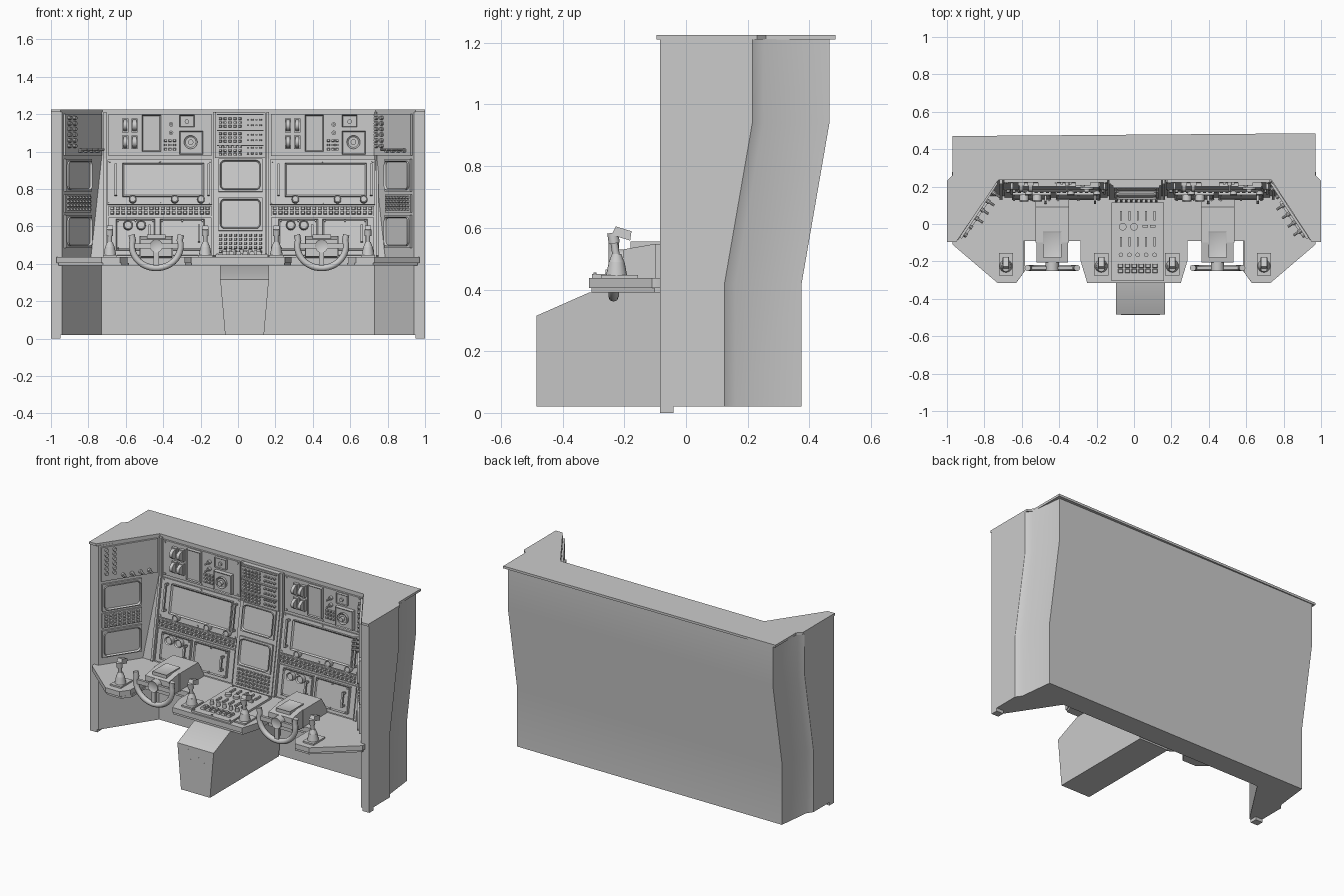
import bpy, bmesh, math
from mathutils import Matrix, Vector

if "Cube" in bpy.data.objects:
    bpy.data.objects.remove(bpy.data.objects["Cube"])


def frame(o, u, v, w):
    m = Matrix.Identity(4)
    for i, c in enumerate((u, v, w, o)):
        for r in range(3):
            m[r][i] = c[r]
    return m


FLAT = Matrix.Identity(4)                                    # u=x, v=y, w=z
UPPER = frame((0, .235, 0), (1, 0, 0), (0, 0, 1), (0, -1, 0))  # vertical panel
S = .09 / .55                                                # lean of lower panel
LOWER = frame((0, .235 - .96 * S, 0), (1, 0, 0), (0, S, 1), (0, -.987, .162))
SIDE = frame((0, 0, 0), (0, 1, 0), (0, 0, 1), (1, 0, 0))     # u=y, v=z, w=x


def prism(bm, M, pts, w0, w1, inset=0, depth=0, top=1):
    """Extrude a profile in a frame, optionally with a recessed cap."""
    n = len(pts)
    cu, cv = sum(p[0] for p in pts) / n, sum(p[1] for p in pts) / n
    a = [bm.verts.new(M @ Vector((u, v, w0))) for u, v in pts]
    b = [bm.verts.new(M @ Vector((cu + (u - cu) * top, cv + (v - cv) * top, w1))) for u, v in pts]
    fs = [bm.faces.new((a[i], a[(i + 1) % n], b[(i + 1) % n], b[i])) for i in range(n)]
    bm.faces.new(a[::-1])
    cap = bm.faces.new(b)
    if inset:
        bm.normal_update()
        bmesh.ops.inset_region(bm, faces=[cap], thickness=inset)
        bmesh.ops.translate(bm, verts=cap.verts[:], vec=M.to_3x3() @ Vector((0, 0, -depth)))


def box(bm, M, u0, u1, v0, v1, w0, w1, **k):
    prism(bm, M, [(u0, v0), (u1, v0), (u1, v1), (u0, v1)], w0, w1, **k)


def disc(bm, M, u, v, r, w0, w1, n=12, **k):
    prism(bm, M, [(u + r * math.cos(t * math.tau / n), v + r * math.sin(t * math.tau / n))
                  for t in range(n)], w0, w1, **k)


def screen(bm, M, u0, u1, v0, v1, w):
    """Bezel plate with a rounded, recessed display."""
    box(bm, M, u0, u1, v0, v1, 0, w)
    r, m, pts = .025, .01, []
    for k, (cu, cv) in enumerate(((u1, v1), (u0, v1), (u0, v0), (u1, v0))):
        su, sv = (-1 if cu == u1 else 1), (-1 if cv == v1 else 1)
        for j in range(5):
            t = (k + j / 4) * math.pi / 2
            pts.append((cu + su * (r + m) + r * math.cos(t), cv + sv * (r + m) + r * math.sin(t)))
    prism(bm, M, pts, w, w + .012, inset=.008, depth=.015)


def buttons(bm, M, u0, u1, nu, v0, v1, nv, s, w0, w1):
    for i in range(nu):
        for j in range(nv):
            u, v = u0 + (u1 - u0) * (i + .5) / nu, v0 + (v1 - v0) * (j + .5) / nv
            box(bm, M, u - s, u + s, v - s * .8, v + s * .8, w0, w1, top=.8)


def handle(bm, M, u, v0, v1, w):
    box(bm, M, u - .006, u + .006, v0, v1, w + .02, w + .032)
    for v in (v0, v1 - .012):
        box(bm, M, u - .006, u + .006, v, v + .012, w, w + .022)


def bolts(bm, M, u0, u1, v0, v1, w):
    for u in (u0, (u0 + u1) / 2, u1):
        for v in (v0, v1):
            disc(bm, M, u, v, .006, w, w + .006, n=6)


def finish(bm, name):
    bmesh.ops.recalc_face_normals(bm, faces=bm.faces[:])
    me = bpy.data.meshes.new(name)
    bm.to_mesh(me)
    bm.free()
    ob = bpy.data.objects.new(name, me)
    bpy.context.collection.objects.link(ob)
    return ob


# outer cabinet shell, lofted from one plan section
bm = bmesh.new()
rings = []
for z, d in ((.02, -.09), (.42, -.09), (.94, 0), (1.212, 0)):
    half = [(.73, .235), (.94, -.085), (1, -.085), (1, .215 + d), (.975, .25 + d), (.95, .465 + d)]
    plan = half + [(-x, y) for x, y in reversed(half)]
    rings.append([bm.verts.new((x, y, z)) for x, y in plan])
for a, b in zip(rings, rings[1:]):
    for i in range(len(a)):
        j = (i + 1) % len(a)
        bm.faces.new((a[i], a[j], b[j], b[i]))
bm.faces.new(rings[0])
bm.faces.new(rings[-1])
finish(bm, "cabinet_shell")

# roof plate and feet
bm = bmesh.new()
prism(bm, FLAT, [(-.725, .235), (-.95, -.095), (-1, -.095), (-1, .23), (-.97, .26), (-.97, .47),
                 (.97, .485), (.97, .26), (1, .23), (1, -.095), (.95, -.095), (.735, .235)], 1.21, 1.225)
finish(bm, "roof_plate")
bm = bmesh.new()
for s in (-1, 1):
    box(bm, FLAT, s * .95, s, -.085, -.04, 0, .03)
finish(bm, "feet")

# leaning instrument wall
bm = bmesh.new()
prism(bm, SIDE, [(.145, .41), (.235, .96), (.25, .96), (.25, .41)], -.79, .79)
finish(bm, "instrument_wall")

# left and right operator panels
for side, c in (("left", -.418), ("right", .452)):
    bm = bmesh.new()
    T = Matrix.Translation((c, 0, 0))
    U, L = T @ UPPER, T @ LOWER
    for u in (-.3, .285):
        box(bm, U, u, u + .015, .96, 1.21, 0, .02)
        box(bm, L, u, u + .015, .44, .96, 0, .02)
    # top row: levers, cover, switches and dial
    box(bm, U, -.275, .275, .975, 1.2, 0, .012)
    bolts(bm, U, -.26, .26, .985, 1.19, .012)
    for u in (-.185, -.135):
        for v in (1.14, 1.05):
            box(bm, U, u - .017, u + .017, v - .037, v + .037, .012, .03)
            prism(bm, T @ frame((u, .235, v), (0, -1, 0), (0, 0, 1), (1, 0, 0)),
                  [(.03 + .035 * math.sin(t * math.pi / 6), .03 * math.cos(t * math.pi / 6))
                   for t in range(7)], -.01, .01)
    box(bm, U, -.095, .005, 1.0, 1.195, .012, .035, inset=.008, depth=.006)
    for v in (1.145, 1.1):
        disc(bm, U, .06, v, .012, .012, .03)
        disc(bm, U, .06, v, .006, .03, .06, n=8)
    buttons(bm, U, .02, .09, 3, 1.0, 1.07, 3, .008, .012, .025)
    box(bm, U, .105, .185, 1.13, 1.195, .012, .03, inset=.006, depth=.005)
    disc(bm, U, .145, 1.16, .012, .02, .035)
    box(bm, U, .105, .23, .985, 1.11, .012, .04, inset=.008, depth=.005)
    disc(bm, U, .165, 1.05, .036, .03, .05, n=20, inset=.008, depth=.006)
    disc(bm, U, .165, 1.05, .015, .04, .065)
    # middle row: large display plate with handles and knobs
    box(bm, L, -.28, .28, .715, .955, 0, .012)
    bolts(bm, L, -.268, .268, .725, .945, .012)
    box(bm, L, -.2, .235, .755, .935, .012, .03, inset=.012, depth=.008)
    for u in (-.235, .26):
        handle(bm, L, u, .76, .93, .012)
    for u in (-.145, .08, .22):
        disc(bm, L, u, .74, .02, .012, .045, n=16, inset=.005, depth=.004)
    # switch strip
    box(bm, L, -.275, .275, .655, .708, 0, .008)
    buttons(bm, L, -.27, .27, 18, .66, .705, 2, .01, .008, .022)
    # bottom row: two equipment plates
    box(bm, L, -.275, .275, .445, .645, 0, .01)
    for u0, u1 in ((-.235, -.025), (.0, .24)):
        box(bm, L, u0, u1, .47, .635, .01, .028, inset=.01, depth=.005)
        bolts(bm, L, u0 + .012, u1 - .012, .48, .625, .028)
        handle(bm, L, u1 - .03, .51, .6, .023)
    for u in (-.17, -.1):
        disc(bm, L, u, .6, .025, .02, .055, n=16, inset=.006, depth=.01)
    finish(bm, side + "_operator_panel")

# centre column with two screens and switch fields
bm = bmesh.new()
T = Matrix.Translation((.0125, 0, 0))
U, L = T @ UPPER, T @ LOWER
box(bm, U, -.135, .135, .965, 1.208, 0, .03)
box(bm, L, -.135, .135, .44, .965, 0, .02)
for v in (1.03, 1.11, 1.195):
    box(bm, U, -.125, .125, v, v + .006, .03, .042)
for v in (.975, 1.045, 1.125):
    buttons(bm, U, -.12, .01, 5, v, v + .06, 3, .008, .03, .045)
    buttons(bm, U, .03, .12, 4, v, v + .06, 2, .006, .03, .045)
TL = L @ Matrix.Translation((0, 0, .02))
screen(bm, TL, -.118, .118, .78, .957, .012)
screen(bm, TL, -.118, .118, .572, .75, .012)
buttons(bm, L, -.12, .12, 9, .45, .56, 5, .008, .02, .034)
finish(bm, "centre_column")

# angled wing panels
for name, p, q in (("left_wing_panel", (-.94, -.085), (-.73, .235)),
                   ("right_wing_panel", (.73, .235), (.94, -.085))):
    bm = bmesh.new()
    d = (Vector(q) - Vector(p)).normalized()
    M = frame((*p, 0), (d.x, d.y, 0), (0, 0, 1), (d.y, -d.x, 0))
    o = .02 if p[0] < 0 else .115
    box(bm, M, .015, .37, .98, 1.2, 0, .012)
    for i in range(2):
        for j in range(6):
            disc(bm, M, .045 + i * .05, 1.03 + j * .03, .011, .012, .028, n=10)
    for i in range(4):
        u = .15 + i * .055
        disc(bm, M, u, 1.005, .012, .012, .03, n=10)
        disc(bm, M, u, 1.01, .007, .03, .06, n=8)
    screen(bm, M, o, o + .25, .785, .96, .012)
    box(bm, M, o, o + .25, .675, .77, 0, .008)
    buttons(bm, M, o + .01, o + .24, 8, .68, .765, 4, .009, .008, .02)
    screen(bm, M, o, o + .25, .485, .66, .012)
    finish(bm, name)

# desk top in two layers, mirrored outline
half = [(.285, -.09), (.285, -.2), (.25, -.315), (0, -.315)]
edge = [(.75, .25), (.97, -.075), (.97, -.11), (.73, -.315), (.63, -.315), (.59, -.26), (.59, -.09)] + half[:3]
desk = edge + [(-x, y) for x, y in reversed(edge)]
bm = bmesh.new()
prism(bm, FLAT, desk, .405, .437)
prism(bm, FLAT, [(x * .99, y + .008) for x, y in desk], .39, .405)
finish(bm, "desk")

# centre control plate
bm = bmesh.new()
box(bm, FLAT, -.12, .16, -.305, .115, .437, .45)
bolts(bm, FLAT, -.11, .15, -.295, .105, .45)
buttons(bm, FLAT, -.09, .13, 6, -.265, -.21, 2, .014, .45, .465)
for i in range(5):
    x = -.07 + i * .045
    disc(bm, FLAT, x, -.165, .012, .45, .475)
    box(bm, FLAT, x - .005, x + .005, .02, .07, .45, .462)
    box(bm, FLAT, x - .005, x + .005, -.12, -.07, .45, .462)
for x in (-.06, 0):
    disc(bm, FLAT, x, -.015, .02, .45, .465, n=16)
for x in (.06, .1):
    box(bm, FLAT, x - .015, x + .015, -.02, -.005, .45, .47)
finish(bm, "centre_control_plate")

# tapered pedestal with vent slats
bm = bmesh.new()
prism(bm, SIDE, [(-.485, .02), (-.485, .315), (-.315, .39), (.22, .39), (.22, .02)], -.095, .165)
for v in bm.verts:
    if v.co.z < .1:
        v.co.x = .035 + (v.co.x - .035) * .8
for z in (.225, .25, .285):
    box(bm, FLAT, -.07, .14, -.4852, -.48, z, z + .008)
finish(bm, "pedestal")

# joysticks
bm = bmesh.new()
for x in (-.685, -.175, .205, .695):
    box(bm, FLAT, x - .038, x + .038, -.275, -.155, .437, .447)
    disc(bm, FLAT, x, -.225, .034, .447, .49, n=16, top=.75)
    disc(bm, FLAT, x, -.225, .025, .49, .515, n=16, top=.6)
    G = Matrix.Translation((x, -.225, .5)) @ Matrix.Rotation(.15, 4, 'X')
    disc(bm, G, 0, 0, .012, 0, .08)
    disc(bm, G, 0, 0, .018, .05, .085)
    H = Matrix.Translation((x, -.205, .583)) @ Matrix.Rotation(-.3, 4, 'X')
    box(bm, H, -.018, .018, -.033, .03, -.016, .014, top=.85)
finish(bm, "joysticks")

# steering columns and wheels
for side, x in (("left", -.437), ("right", .447)):
    T = Matrix.Translation((x, 0, 0))
    bm = bmesh.new()
    prism(bm, T @ SIDE, [(-.1, .43), (-.1, .548), (.09, .548), (.16, .43)], -.09, .09)
    prism(bm, T @ SIDE, [(-.205, .44), (-.205, .53), (-.1, .548), (-.1, .43)], -.085, .085)
    box(bm, T, -.05, .05, -.18, -.04, .53, .556, inset=.01, depth=.004)
    finish(bm, side + "_steering_column")
    F = T @ frame((0, -.235, .495), (1, 0, 0), (0, 0, 1), (0, -1, 0))
    bm = bmesh.new()
    disc(bm, F, 0, 0, .035, -.035, .015, n=20, inset=.006, depth=.004)
    for a in (180, 270, 360):
        R = F @ Matrix.Rotation(math.radians(a), 4, 'Z')
        box(bm, R, .02, .12, -.014, .014, -.008, .008)
    finish(bm, side + "_wheel_spokes")
    pts = [(.13 * math.cos(math.radians(a)), .118 * math.sin(math.radians(a))) for a in range(165, 376, 10)]
    pts = [(-.132, .06)] + pts + [(.132, .06)]
    cu = bpy.data.curves.new(side + "_wheel_rim", 'CURVE')
    cu.dimensions, cu.bevel_depth, cu.bevel_resolution, cu.use_fill_caps = '3D', .017, 2, True
    sp = cu.splines.new('POLY')
    sp.points.add(len(pts) - 1)
    for p, (u, v) in zip(sp.points, pts):
        p.co = (*(F @ Vector((u, v, 0))), 1)
    bpy.context.collection.objects.link(bpy.data.objects.new(side + "_wheel_rim", cu))

# smooth round parts, keep edges sharp
for ob in bpy.context.scene.objects:
    if ob.type == 'MESH':
        ob.select_set(True)
        bpy.context.view_layer.objects.active = ob
bpy.ops.object.shade_smooth_by_angle(angle=math.radians(35))
